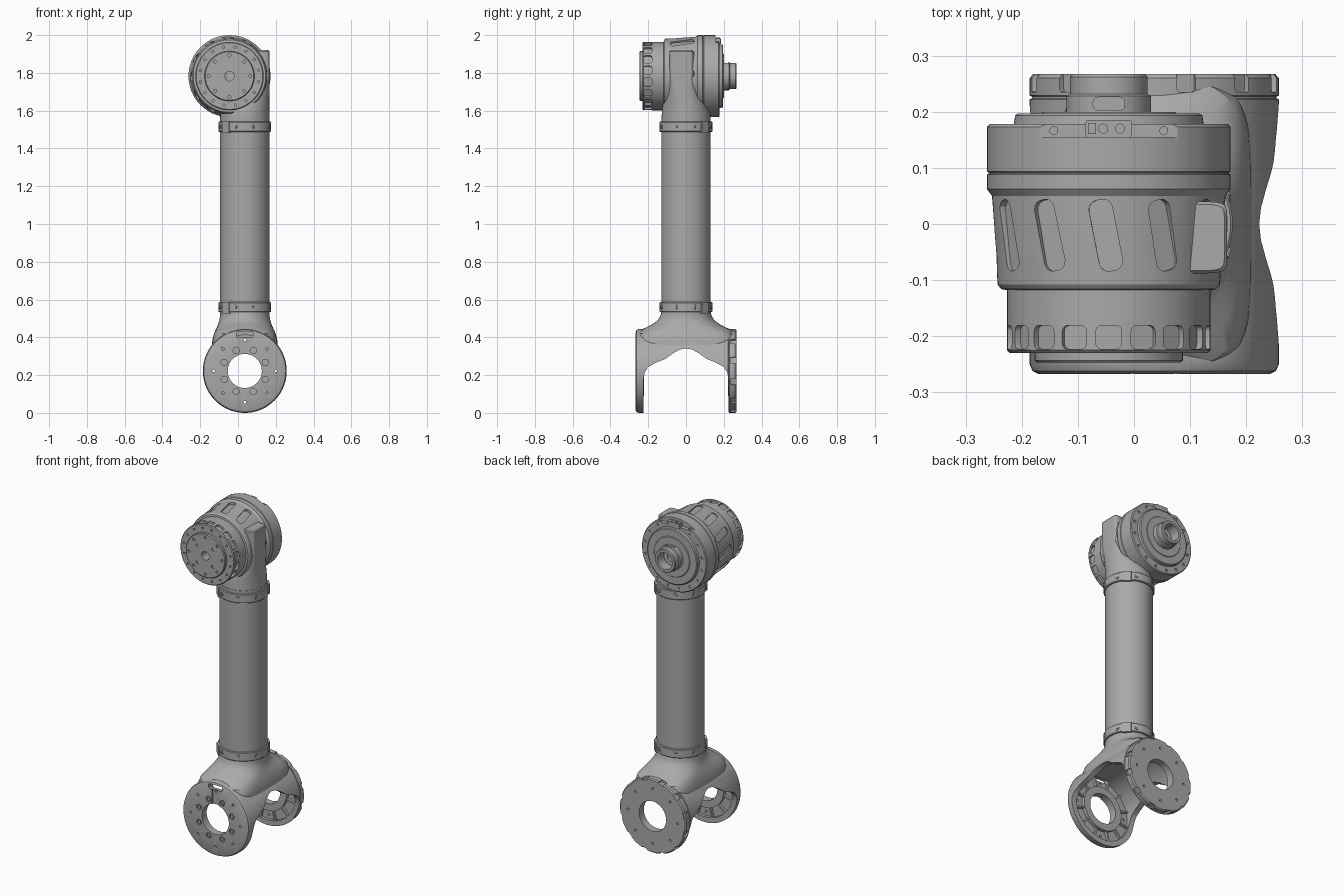
import bpy, bmesh, math
from math import pi, sin, cos, radians
from mathutils import Matrix, Vector

if "Cube" in bpy.data.objects:
    bpy.data.objects.remove(bpy.data.objects["Cube"], do_unlink=True)

grey = bpy.data.materials.new("machined grey")
grey.use_nodes = True
grey.diffuse_color = (0.4, 0.4, 0.4, 1)
grey.node_tree.nodes["Principled BSDF"].inputs["Base Color"].default_value = (0.4, 0.4, 0.4, 1)

TUBE_X = 0.036
FORK = Vector((TUBE_X, 0, 0.222))      # lower joint axis
HEAD = Vector((-0.045, 0, 1.783))      # upper joint axis
parts = []


def T(v):
    return Matrix.Translation(v)


def R(deg, axis):
    return Matrix.Rotation(radians(deg), 4, axis)


def make(name, bm, at=(0, 0, 0)):
    bmesh.ops.recalc_face_normals(bm, faces=bm.faces)
    me = bpy.data.meshes.new(name)
    bm.to_mesh(me)
    bm.free()
    me.transform(T(at))
    me.materials.append(grey)
    ob = bpy.data.objects.new(name, me)
    bpy.context.scene.collection.objects.link(ob)
    parts.append(ob)
    return ob


def lathe(name, profile, at, axis='Y', closed=False, steps=72):
    """Revolve (radius, height) points about an axis."""
    bm = bmesh.new()
    vs = [bm.verts.new((r, h, 0) if axis == 'Y' else (r, 0, h)) for r, h in profile]
    for a, b in zip(vs, vs[1:] + vs[:1] if closed else vs[1:]):
        bm.edges.new((a, b))
    bmesh.ops.spin(bm, geom=bm.verts[:] + bm.edges[:], cent=(0, 0, 0), steps=steps,
                   axis=(0, 1, 0) if axis == 'Y' else (0, 0, 1), angle=2 * pi)
    bmesh.ops.remove_doubles(bm, verts=bm.verts, dist=1e-5)
    return make(name, bm, at)


def loft(name, sections, at=(0, 0, 0), n=56):
    """Skin stacked rounded sections: z, centre x, centre y, half x, half y, squareness."""
    bm = bmesh.new()
    rings = []
    for z, cx, cy, hx, hy, e in sections:
        ring = []
        for i in range(n):
            c, s = cos(2 * pi * i / n), sin(2 * pi * i / n)
            ring.append(bm.verts.new((cx + hx * math.copysign(abs(c) ** (2 / e), c),
                                      cy + hy * math.copysign(abs(s) ** (2 / e), s), z)))
        rings.append(ring)
    for a, b in zip(rings, rings[1:]):
        for i in range(n):
            j = (i + 1) % n
            bm.faces.new((a[i], a[j], b[j], b[i]))
    bm.faces.new(rings[0][::-1])
    bm.faces.new(rings[-1])
    return make(name, bm, at)


def merge(bm, piece, M):
    piece.transform(M)
    me = bpy.data.meshes.new("piece")
    piece.to_mesh(me)
    piece.free()
    bm.from_mesh(me)
    bpy.data.meshes.remove(me)


def box(bm, size, M, round_=0):
    """Box whose edges along local z are rounded."""
    p = bmesh.new()
    bmesh.ops.create_cube(p, size=1)
    p.transform(Matrix.Diagonal((*size, 1)))
    if round_:
        es = [e for e in p.edges if abs(e.verts[0].co.z - e.verts[1].co.z) > 1e-6]
        bmesh.ops.bevel(p, geom=es, offset=round_, segments=3, profile=0.5, affect='EDGES')
    merge(bm, p, M)


def peg(bm, r, depth, M, n=14):
    p = bmesh.new()
    bmesh.ops.create_cone(p, cap_ends=True, segments=n, radius1=r, radius2=r, depth=depth)
    merge(bm, p, M)


def circle(count, r, y, offset=0):
    """Placements facing along y, spread round the y axis."""
    return [R(offset + 360 * i / count, 'Y') @ T((0, y, r)) @ R(90, 'X') for i in range(count)]


def radial(count, r, y, offset=0):
    """Placements facing outward, spread round the y axis."""
    return [R(offset + 360 * i / count, 'Y') @ T((0, y, r)) for i in range(count)]


def boolean(ob, tool, op='DIFFERENCE'):
    m = ob.modifiers.new("cut", 'BOOLEAN')
    m.operation, m.solver, m.object = op, 'EXACT', tool
    bpy.context.view_layer.objects.active = ob
    bpy.ops.object.modifier_apply(modifier=m.name)
    parts.remove(tool)
    bpy.data.objects.remove(tool, do_unlink=True)


# Lower fork: barrel joined to a flared neck
fork = lathe("fork", [(0, -.267), (.207, -.267), (.217, -.262), (.222, -.25), (.222, .222),
                      (.218, .224), (.218, .227), (.222, .229), (.222, .26), (.216, .267), (0, .267)], FORK)
neck = loft("fork_neck", [(.30, 0, 0, .18, .25, 5), (.385, 0, 0, .172, .26, 4.5),
                          (.42, 0, 0, .163, .255, 4), (.445, 0, 0, .152, .228, 3),
                          (.465, 0, 0, .143, .185, 2.4), (.49, 0, 0, .135, .15, 2),
                          (.515, 0, 0, .131, .135, 2), (.54, 0, 0, .13, .13, 2)], (TUBE_X, 0, 0))
boolean(fork, neck, 'UNION')

# Hollow inside, saddle opening and bores
boolean(fork, lathe("pocket", [(0, -.243), (.19, -.243), (.19, .243), (0, .243)], FORK))
half = [(.225, -.1), (.225, .18), (.218, .215), (.2, .243), (.16, .265), (.11, .285), (.065, .318), (.03, .336)]
bm = bmesh.new()
f = bm.faces.new([bm.verts.new((-.4, y, z)) for y, z in half + [(0, .341)] + [(-y, z) for y, z in half[::-1]]])
ext = bmesh.ops.extrude_face_region(bm, geom=[f])
bmesh.ops.translate(bm, vec=(.9, 0, 0), verts=[v for v in ext["geom"] if isinstance(v, bmesh.types.BMVert)])
boolean(fork, make("saddle", bm))
boolean(fork, lathe("bore", [(0, -.4), (.09, -.4), (.09, .4), (0, .4)], FORK))

# Fork drillings, rim notches and cable slot
bm = bmesh.new()
for M in circle(8, .165, 0):
    peg(bm, .007, .7, M)
for M in circle(8, .118, -.267, 22.5):
    peg(bm, .017, .016, M)
for M in radial(12, .222, .255, 15):
    box(bm, (.034, .04, .022), M, .006)
boolean(fork, make("drillings", bm, FORK))
bm = bmesh.new()
box(bm, (.042, .13, .012), T((0, -.267, .135)) @ R(90, 'X'))
boolean(fork, make("channel", bm, FORK))
bm = bmesh.new()
box(bm, (.09, .028, .07), T((0, -.26, .192)) @ R(90, 'X'), .008)
boolean(fork, make("slot", bm, FORK))

bm = bmesh.new()
for M in circle(8, .118, -.261, 22.5):
    peg(bm, .011, .009, M, 6)
make("fork_bolts", bm, FORK)

# Stiffening rings and ribs inside both fork plates
for side, label in ((-1, "front"), (1, "back")):
    lathe(label + "_inner_ring", [(.09, side * .25), (.09, side * .222), (.132, side * .222),
                                  (.132, side * .25)], FORK, closed=True)
    bm = bmesh.new()
    for M in circle(12, .16, side * .238, 15):
        box(bm, (.01, .066, .02), M)
    make(label + "_ribs", bm, FORK)

# Tube and clamp collars
lathe("tube", [(0, .52), (.131, .52), (.131, 1.56), (0, 1.56)], (TUBE_X, 0, 0), 'Z')
for z, label in ((.56, "lower"), (1.515, "upper")):
    lathe(label + "_collar", [(.12, -.027), (.136, -.027), (.14, -.023), (.14, .023),
                              (.136, .027), (.12, .027)], (TUBE_X, 0, z), 'Z', True)
    bm = bmesh.new()
    for i in range(8):
        M = R(22.5 + 45 * i, 'Z') @ T((.14, 0, 0)) @ R(90, 'Y')
        peg(bm, .013, .006, M)
        peg(bm, .007, .011, M, 6)
    for a in (45, 225):
        box(bm, (.012, .05, .06), R(a, 'Z') @ T((.138, 0, -.003)))
    make(label + "_collar_screws", bm, (TUBE_X, 0, z))

# Upper neck, rising from round to a squared block
loft("head_neck", [(1.535, .036, 0, .13, .13, 2), (1.59, .036, 0, .13, .128, 2),
                   (1.64, .037, -.006, .129, .115, 2.2), (1.70, .042, -.015, .124, .09, 3),
                   (1.76, .05, -.023, .116, .068, 6), (1.80, .05, -.024, .116, .064, 10),
                   (1.914, .05, -.024, .116, .064, 10), (1.92, .05, -.024, .111, .059, 10)])

# Joint head, turned in one piece with a through bore
head = lathe("joint_head", [
    (.025, -.247), (.128, -.247), (.132, -.243), (.132, -.23), (.176, -.23), (.181, -.225),
    (.181, -.118), (.192, -.116), (.198, -.108), (.208, .05), (.217, .062), (.217, .088),
    (.214, .09), (.214, .092), (.217, .094), (.217, .173), (.212, .178), (.169, .178),
    (.167, .193), (.162, .197), (.12, .197), (.117, .2), (.075, .2), (.075, .228), (.069, .232),
    (.069, .262), (.065, .267), (.05, .267), (.05, .205), (.025, .205)], HEAD, closed=True)

# Slanted grooves, square pockets, drillings and the flat at the top
bm = bmesh.new()
for M in radial(12, .215, -.02, -1.5):
    box(bm, (.042, .128, .044), M @ R(11, 'Z'), .016)
for M in radial(18, .19, -.202):
    box(bm, (.046, .042, .044), M, .01)
for M in circle(16, .157, -.23, 11):
    peg(bm, .006, .016, M)
for M in circle(8, .11, -.247):
    peg(bm, .008, .016, M)
for M in circle(4, .073, -.247, 45):
    peg(bm, .01, .012, M)
for M in circle(16, .192, .178, 11):
    peg(bm, .008, .012, M)
boolean(head, make("head_cuts", bm, HEAD))
bm = bmesh.new()
box(bm, (.25, .06, .1), T((0, .185, .229)))
boolean(head, make("top_flat", bm, HEAD))
bm = bmesh.new()
box(bm, (.056, .024, .02), T((0, .214, .075)), .009)
boolean(head, make("shaft_slot", bm, HEAD))

# Connector and lug screws on the flat
bm = bmesh.new()
box(bm, (.082, .03, .03), T((0, .17, .185)), .004)
for x in (-.01, .02):
    peg(bm, .009, .008, T((x, .17, .201)))
box(bm, (.014, .02, .006), T((-.03, .17, .201)))
for x in (-.098, .098):
    peg(bm, .008, .01, T((x, .166, .18)))
make("connector", bm, HEAD)

# Smooth shading with sharp creases
bpy.ops.object.select_all(action='DESELECT')
for ob in parts:
    ob.select_set(True)
bpy.context.view_layer.objects.active = parts[0]
bpy.ops.object.shade_smooth_by_angle(angle=radians(30))
